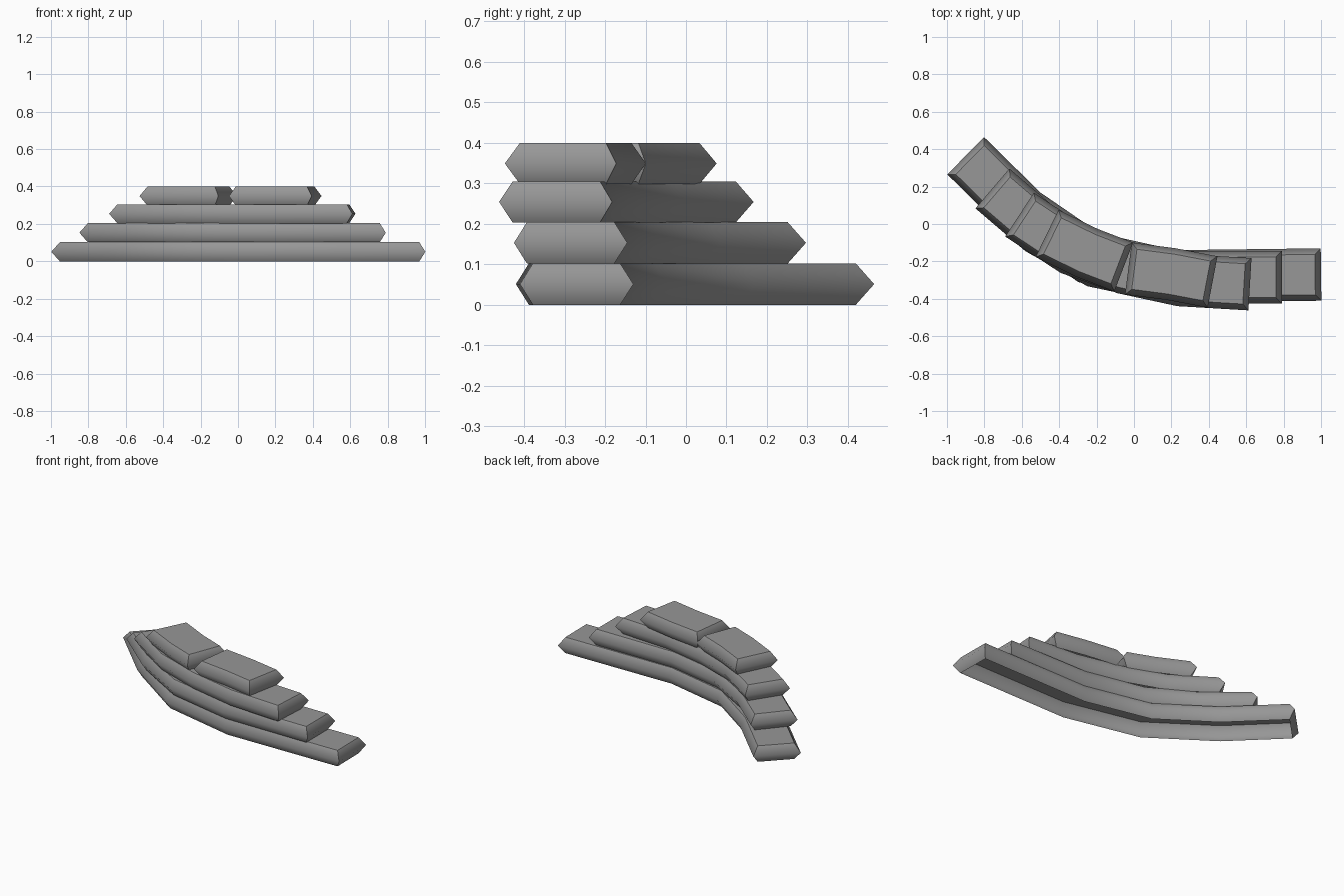
import bpy
import bmesh
from mathutils import Vector

cube = bpy.data.objects.get("Cube")
if cube:
    bpy.data.objects.remove(cube, do_unlink=True)

HALF = 0.14     # half width at the bulging middle
INSET = 0.032   # how far top and bottom edges are drawn in
HEIGHT = 0.102

grey = bpy.data.materials.new("stone_grey")
grey.use_nodes = True
colour = (0.31, 0.31, 0.31, 1)
grey.diffuse_color = colour
grey.node_tree.nodes["Principled BSDF"].inputs["Base Color"].default_value = colour


def make_bag(name, path, z):
    """Sweep a six-sided profile, open underneath, along a bent path."""
    pts = [Vector(p) for p in path]
    last = len(pts) - 1
    # across offset and height, from back bottom over the top to front bottom
    side = [(HALF - INSET, 0), (HALF, HEIGHT / 2), (HALF - INSET, HEIGHT)]
    profile = side + [(-o, h) for o, h in reversed(side)]
    bm = bmesh.new()
    rings = []
    for i, p in enumerate(pts):
        before = (p - pts[i - 1]).normalized() if i > 0 else None
        after = (pts[i + 1] - p).normalized() if i < last else None
        tangent = ((before or after) + (after or before)).normalized()
        miter = 1 / tangent.dot(after or before)
        across = Vector((-tangent.y, tangent.x)) * miter
        # ends bulge at mid height like the long sides
        pull = 1 if i == 0 else -1 if i == last else 0
        ring = []
        for o, h in profile:
            q = p + across * o
            if abs(o) < HALF:
                q = q + tangent * INSET * pull
            ring.append(bm.verts.new((q.x, q.y, z + h)))
        rings.append(ring)
    for a, b in zip(rings, rings[1:]):
        for k in range(5):
            bm.faces.new((a[k], a[k + 1], b[k + 1], b[k]))
    # two-part end caps
    for r in (rings[0], rings[-1]):
        bm.faces.new((r[0], r[1], r[4], r[5]))
        bm.faces.new((r[1], r[2], r[3], r[4]))
    bmesh.ops.recalc_face_normals(bm, faces=bm.faces)
    if max(bm.faces, key=lambda f: f.calc_center_median().z).normal.z < 0:
        bmesh.ops.reverse_faces(bm, faces=bm.faces)
    # soft bulge, crisp top rim and end corners
    for f in bm.faces:
        f.smooth = True
    for e in bm.edges:
        top = [f.normal.z > 0.9 for f in e.link_faces]
        corner = any(all(v in r for v in e.verts) for r in (rings[0], rings[-1]))
        mid = all(abs(v.co.z - z - HEIGHT / 2) < 0.001 for v in e.verts)
        if (any(top) and not all(top)) or (corner and not mid):
            e.smooth = False
    mesh = bpy.data.meshes.new(name)
    bm.to_mesh(mesh)
    bm.free()
    mesh.materials.append(grey)
    obj = bpy.data.objects.new(name, mesh)
    bpy.context.collection.objects.link(obj)


# Stacked courses, each shorter than the one below
make_bag("bottom_course",
         [(-0.9, 0.365), (-0.59, 0.06), (-0.24, -0.18), (0.21, -0.28), (1, -0.27)], 0)
make_bag("second_course",
         [(-0.757, 0.19), (-0.5, -0.03), (-0.2, -0.2), (0.2, -0.285), (0.79, -0.285)], 0.102)
make_bag("third_course",
         [(-0.612, 0.05), (-0.33, -0.135), (-0.05, -0.235), (0.25, -0.3), (0.62, -0.322)], 0.203)
make_bag("top_right_bag",
         [(-0.465, -0.05), (-0.25, -0.155), (-0.055, -0.23)], 0.298)
make_bag("top_left_bag",
         [(-0.03, -0.238), (0.2, -0.268), (0.42, -0.31)], 0.298)
